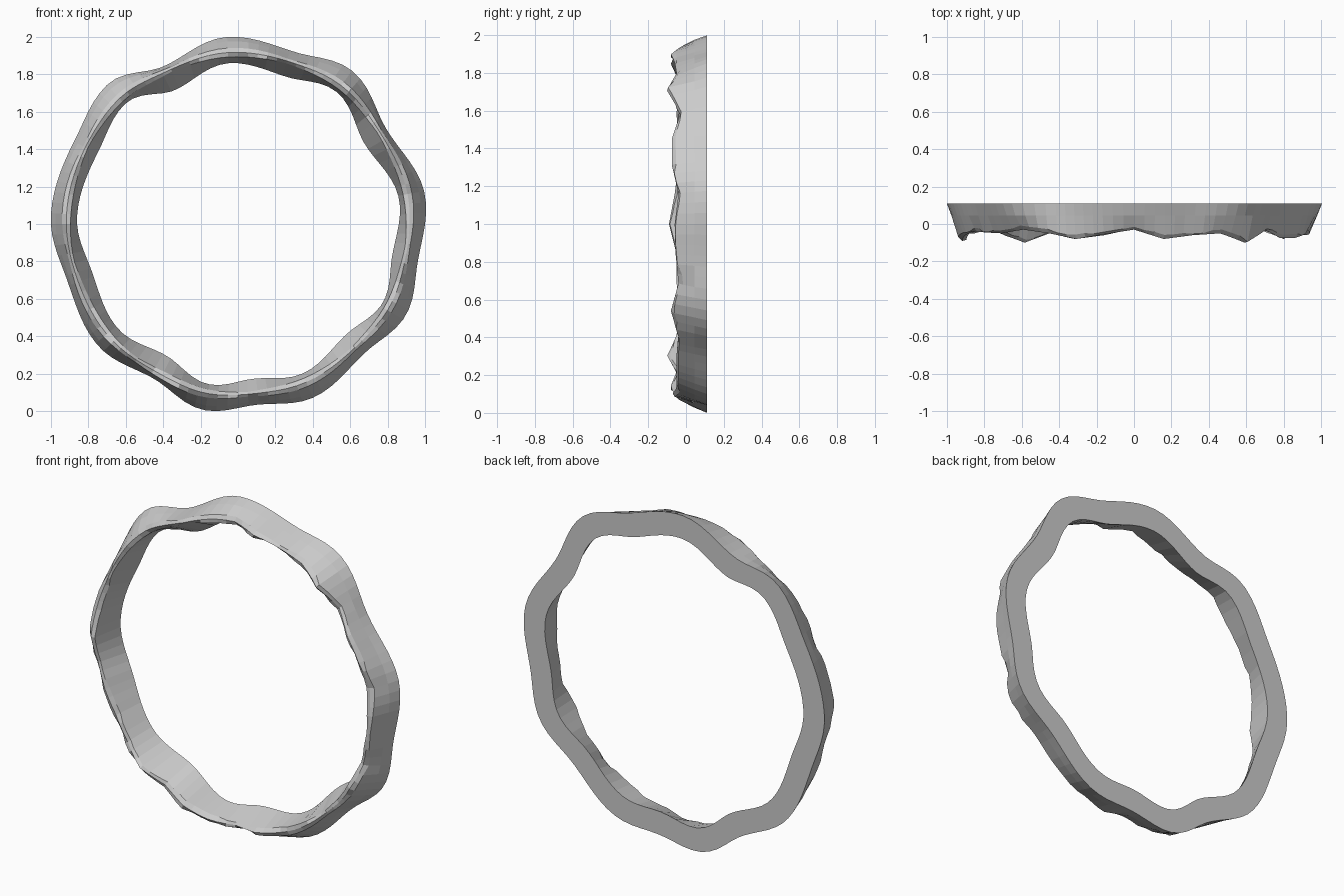
import bpy, bmesh, math, random

cube = bpy.data.objects.get("Cube")
if cube:
    bpy.data.objects.remove(cube, do_unlink=True)

random.seed(4)
SEGMENTS = 108
BACK = 0.11

# Outer rim: (angle in degrees, radius) at each bump and valley
RIM = [(8, 1.01), (32, 0.94), (54, 1.02), (72, 0.967), (93, 1.0), (115, 0.93),
       (133, 1.02), (153, 0.98), (178, 1.0), (199, 0.96), (221, 0.99),
       (241, 0.94), (260, 1.01), (276, 0.97), (293, 1.01), (314, 0.965),
       (332, 1.02), (349, 0.98)]

# Ridge height in hundredths, every ten degrees
RIDGE = [6, 4, 7.5, 7.5, 3, 10, 5, 6, 8, 3, 5.5, 8, 5, 3, 5, 4.5, 4, 6,
         9, 5, 5, 3.5, 5, 10, 5, 8, 6, 2.5, 7, 5, 5, 5, 4, 8, 4, 5.5]


def rim_radius(angle):
    """Cosine blend between neighbouring bumps and valleys."""
    for i, (a, ra) in enumerate(RIM):
        b, rb = RIM[(i + 1) % len(RIM)]
        span = (b - a) % 360
        t = (angle - a) % 360
        if t < span:
            return ra + (rb - ra) * (1 - math.cos(math.pi * t / span)) / 2


def ridge_height(angle):
    i = int(angle // 10)
    t = angle / 10 - i
    return -(RIDGE[i] * (1 - t) + RIDGE[(i + 1) % len(RIDGE)] * t) / 100


def material(name, color):
    mat = bpy.data.materials.new(name)
    mat.use_nodes = True
    mat.diffuse_color = color
    mat.node_tree.nodes["Principled BSDF"].inputs["Base Color"].default_value = color
    return mat


# Sweep a wedge section with a jagged front ridge around the ring
bm = bmesh.new()
sections = []
jitter = [0, 0]
for k in range(SEGMENTS):
    angle = 360 * k / SEGMENTS
    a = math.radians(angle)
    outer = rim_radius(angle)
    inner = outer - 0.14
    crest = 0.912 + 0.25 * (outer - 0.98)
    if k % 2 == 0:
        jitter = [random.uniform(0, 0.025), random.uniform(0, 0.025)]
    half = 0.012 + 0.012 * abs(math.sin(a * 4.5 + 0.6))
    crest_out = min(crest + half, outer - 0.008)
    crest_in = max(crest - half, inner + 0.008)
    y = ridge_height(angle)
    profile = [(outer, BACK),
               (outer * 0.6 + crest_out * 0.4, 0.045),
               (crest_out, y + jitter[0]),
               (crest, y),
               (crest_in, y + jitter[1]),
               (inner, BACK)]
    sections.append([bm.verts.new((r * math.cos(a), d, 1 + r * math.sin(a)))
                     for r, d in profile])

for k, here in enumerate(sections):
    there = sections[(k + 1) % SEGMENTS]
    for j in range(len(here)):
        n = (j + 1) % len(here)
        bm.faces.new((here[j], here[n], there[n], there[j]))
bmesh.ops.recalc_face_normals(bm, faces=bm.faces)

mesh = bpy.data.meshes.new("wavy_ring")
bm.to_mesh(mesh)
bm.free()
mesh.materials.append(material("light grey", (0.6, 0.6, 0.6, 1)))
ring = bpy.data.objects.new("wavy_ring", mesh)
bpy.context.collection.objects.link(ring)
